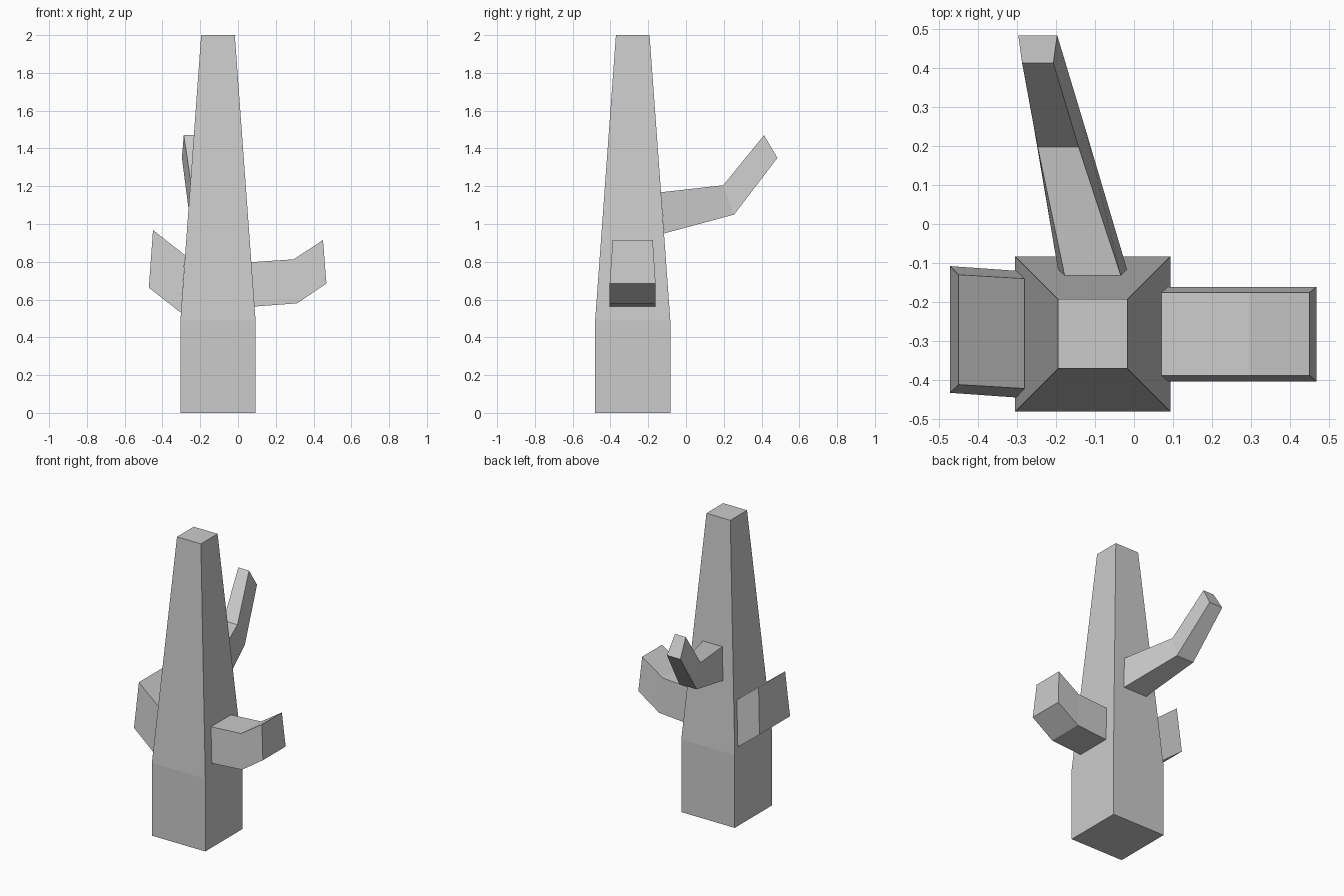
import bpy, bmesh

if "Cube" in bpy.data.objects:
    bpy.data.objects.remove(bpy.data.objects["Cube"])


def loft(name, rings):
    """Skin a row of four-cornered rings into one closed, flat-shaded part."""
    bm = bmesh.new()
    loops = [[bm.verts.new(p) for p in ring] for ring in rings]
    for a, b in zip(loops, loops[1:]):
        for i in range(4):
            j = (i + 1) % 4
            bm.faces.new((a[i], a[j], b[j], b[i]))
    bm.faces.new(loops[0][::-1])
    bm.faces.new(loops[-1])
    bmesh.ops.recalc_face_normals(bm, faces=bm.faces)
    mesh = bpy.data.meshes.new(name)
    bm.to_mesh(mesh)
    bm.free()
    obj = bpy.data.objects.new(name, mesh)
    bpy.context.collection.objects.link(obj)
    return obj


def square(cx, cy, half, z):
    return [(cx + sx * half, cy + sy * half, z)
            for sx, sy in ((-1, -1), (1, -1), (1, 1), (-1, 1))]


def section(axis, top, bottom):
    """Branch ring; top/bottom are (distance, height, side_min, side_max)."""
    pts = []
    for (d, z, lo, hi), flip in ((top, False), (bottom, True)):
        for s in ((hi, lo) if flip else (lo, hi)):
            pts.append((d, s, z) if axis == 'x' else (s, d, z))
    return pts


# Trunk: straight foot, then a long taper
loft("trunk", [square(-0.106, -0.282, 0.199, 0.0),
               square(-0.106, -0.282, 0.199, 0.49),
               square(-0.106, -0.282, 0.089, 2.0)])

# Right branch: constant section with one bend
loft("right_branch", [
    section('x', (d1, z1, -0.388, -0.176), (d2, z2, -0.404, -0.161))
    for d1, z1, d2, z2 in ((0.070, 0.798, 0.087, 0.563),
                           (0.295, 0.813, 0.313, 0.580),
                           (0.450, 0.915, 0.468, 0.685))])

# Left branch: short stub angled upward
loft("left_branch", [
    section('x', (-0.281, 0.835, -0.422, -0.140), (-0.302, 0.530, -0.445, -0.120)),
    section('x', (-0.450, 0.968, -0.412, -0.130), (-0.472, 0.663, -0.433, -0.108))])

# Back branch: thin, tapering and bent upward
loft("back_branch", [
    section('y', (-0.132, 1.168, -0.178, -0.034), (-0.116, 0.950, -0.195, -0.018)),
    section('y', (0.197, 1.205, -0.247, -0.142), (0.255, 1.050, -0.258, -0.128)),
    section('y', (0.413, 1.470, -0.287, -0.207), (0.484, 1.350, -0.297, -0.197))])
